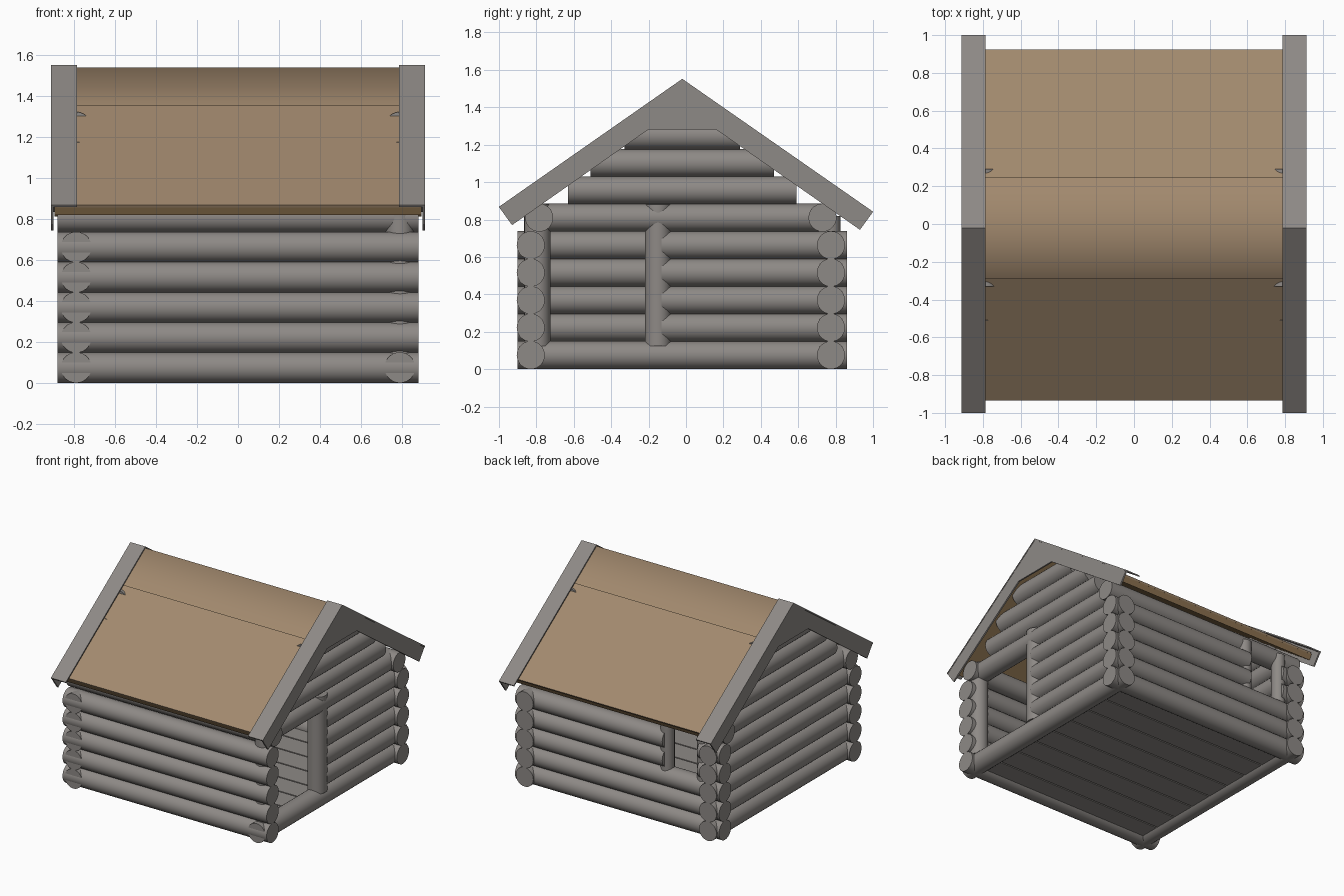
import bpy, bmesh, math
from mathutils import Matrix, Vector

if "Cube" in bpy.data.objects:
    bpy.data.objects.remove(bpy.data.objects["Cube"])


def mat(name, rgb):
    m = bpy.data.materials.new(name)
    m.diffuse_color = (*rgb, 1)
    m.use_nodes = True
    m.node_tree.nodes["Principled BSDF"].inputs["Base Color"].default_value = m.diffuse_color
    return m


GREY = mat("weathered_grey_wood", (0.27, 0.252, 0.238))
FELT = mat("tan_roof_felt", (0.36, 0.25, 0.155))
BOARD = mat("brown_roof_board", (0.30, 0.19, 0.09))
MID = -0.02          # ridge position in y
R = 0.075            # log radius
LEVELS = [R + 0.147 * i for i in range(6)]


def finish(bm, name, material, smooth=0):
    bmesh.ops.recalc_face_normals(bm, faces=bm.faces[:])
    me = bpy.data.meshes.new(name)
    bm.to_mesh(me)
    bm.free()
    me.materials.append(material)
    ob = bpy.data.objects.new(name, me)
    bpy.context.collection.objects.link(ob)
    if smooth:
        bpy.ops.object.select_all(action='DESELECT')
        ob.select_set(True)
        bpy.context.view_layer.objects.active = ob
        bpy.ops.object.shade_smooth_by_angle(angle=math.radians(smooth))
    return ob


def log(name, a, b, r=R):
    """Round log running from point a to point b."""
    a, b = Vector(a), Vector(b)
    d = b - a
    rot = Vector((0, 0, 1)).rotation_difference(d).to_matrix().to_4x4()
    bm = bmesh.new()
    bmesh.ops.create_cone(bm, cap_ends=True, segments=28, radius1=r, radius2=r,
                          depth=d.length, matrix=Matrix.Translation((a + b) / 2) @ rot)
    return finish(bm, name, GREY, 40)


def prism(name, pts, x0, x1, material):
    """Side outline in (y, z) pushed out along x."""
    bm = bmesh.new()
    f = bm.faces.new([bm.verts.new((x0, y, z)) for y, z in pts])
    ext = bmesh.ops.extrude_face_region(bm, geom=[f])["geom"]
    bmesh.ops.translate(bm, vec=(x1 - x0, 0, 0),
                        verts=[g for g in ext if isinstance(g, bmesh.types.BMVert)])
    return finish(bm, name, material)


def gable_strip(y0, z0, ridge, y1, z1, t):
    """Bent roof strip outline of vertical thickness t."""
    return [(y0, z0), (MID, ridge), (y1, z1), (y1 - t * 0.5, z1 - t * 0.85),
            (MID, ridge - t * 1.25), (y0 + t * 0.5, z0 - t * 0.85)]


# Log walls
for i, z in enumerate(LEVELS):
    top = i == 5
    yf, yb = (-0.785, 0.73) if top else (-0.83, 0.775)
    log("front_wall_log", (-0.88, yf, z), (0.88, yf, z))
    # back wall, with the window gap near the left end
    if i in (3, 4):
        log("back_wall_log_short", (-0.88, yb, z), (-0.69, yb, z))
        log("back_wall_log_long", (-0.39, yb, z), (0.88, yb, z))
    else:
        log("back_wall_log", (-0.88, yb, z), (0.88, yb, z))
    y0, y1 = (-0.80, 0.745) if top else (-0.90, 0.86)
    log("left_wall_log", (-0.79, y0, z), (-0.79, y1, z))
    # right wall, with the doorway near the front
    log("right_wall_log", (0.79, y0 if i in (0, 5) else -0.13, z), (0.79, y1, z))

# Door posts and window posts
for y in (-0.795, -0.15):
    log("door_post", (0.79, y, 0.125), (0.79, y, 0.88), 0.07)
for x in (-0.70, -0.385):
    log("window_post", (x, 0.775, 0.41), (x, 0.775, 0.82), 0.05)

# Gable logs
for s in (-1, 1):
    for k, half in enumerate((0.61, 0.49, 0.31)):
        z = LEVELS[5] + 0.146 * (k + 1)
        log("gable_log", (s * 0.79, MID - half, z), (s * 0.79, MID + half, z))

# Floor planks
n = 8
w = 1.56 / n
for i in range(n):
    y = -0.81 + i * w
    prism("floor_plank", [(y + 0.005, 0.03), (y + w - 0.005, 0.03),
                          (y + w - 0.005, 0.07), (y + 0.005, 0.07)], -0.79, 0.79, GREY)

# Roof boards, felt and ridge covering
prism("roof_boards", gable_strip(-0.925, 0.858, 1.512, 0.915, 0.850, 0.045), -0.895, 0.895, BOARD)
prism("roof_felt", gable_strip(-0.935, 0.868, 1.528, 0.925, 0.858, 0.014), -0.885, 0.885, FELT)
bm = bmesh.new()
rows = [[bm.verts.new((x, y, z)) for x in (-0.885, 0.885)]
        for y, z in ((-0.29, 1.352), (MID, 1.54), (0.25, 1.352))]
for a, b in zip(rows, rows[1:]):
    bm.faces.new((a[0], a[1], b[1], b[0]))
cap = finish(bm, "ridge_felt", FELT)
if cap.data.polygons[0].normal.z < 0:
    cap.data.flip_normals()
for p in cap.data.polygons:
    p.use_smooth = True

# Barge boards: outer face with flat gusset, plus cover plate on the roof
face = [(-1.0, 0.867), (MID, 1.55), (1.0, 0.841), (0.93, 0.745), (0.163, 1.28),
        (-0.203, 1.28), (-0.93, 0.77)]
for s in (-1, 1):
    prism("barge_board", face, s * 0.900, s * 0.912, GREY)
    prism("barge_cover", gable_strip(-1.0, 0.868, 1.552, 1.0, 0.842, 0.010),
          s * 0.785, s * 0.914, GREY)
